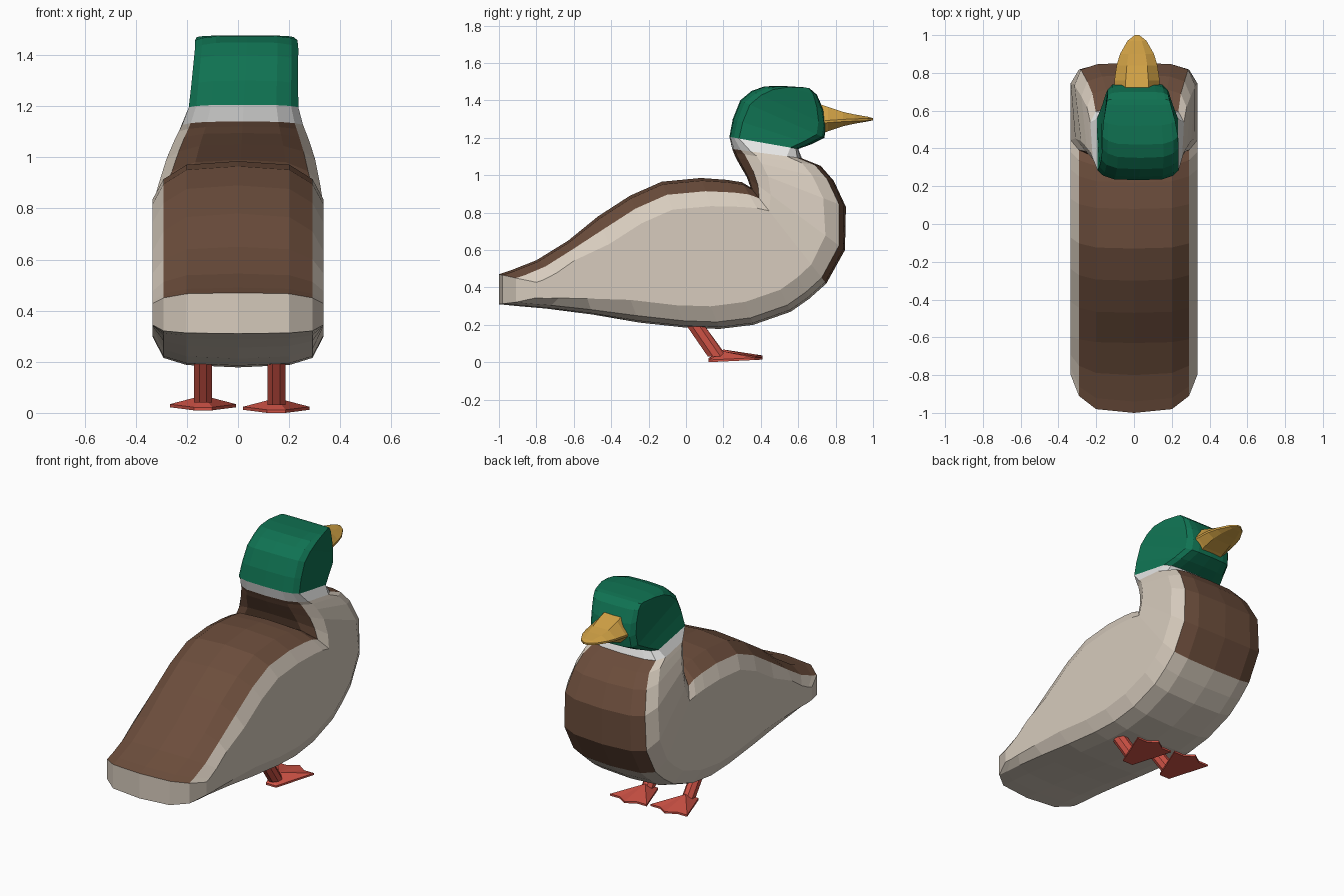
import bpy, bmesh, math
from mathutils import Vector

if "Cube" in bpy.data.objects:
    bpy.data.objects.remove(bpy.data.objects["Cube"])


def material(name, rgb):
    m = bpy.data.materials.new(name)
    m.diffuse_color = (*rgb, 1)
    m.use_nodes = True
    m.node_tree.nodes["Principled BSDF"].inputs["Base Color"].default_value = m.diffuse_color
    return m


CREAM = material("cream", (0.68, 0.60, 0.51))
BROWN = material("brown", (0.15, 0.075, 0.045))
GREEN = material("green", (0.005, 0.17, 0.085))
WHITE = material("white", (0.80, 0.80, 0.79))
YELLOW = material("yellow", (0.64, 0.36, 0.06))
RED = material("red", (0.62, 0.085, 0.06))


def make(name, verts, faces, mats, slots=None):
    me = bpy.data.meshes.new(name)
    me.from_pydata(verts, [], faces)
    for m in mats:
        me.materials.append(m)
    if slots:
        for p, s in zip(me.polygons, slots):
            p.material_index = s
    bm = bmesh.new()
    bm.from_mesh(me)
    bmesh.ops.recalc_face_normals(bm, faces=bm.faces)
    bm.to_mesh(me)
    bm.free()
    ob = bpy.data.objects.new(name, me)
    bpy.context.collection.objects.link(ob)
    return ob


def loft(name, rings, mats, rule=lambda i, k: 0):
    """Skin equal rings; ends are closed with strips across each ring."""
    n = len(rings[0])
    verts = [v for r in rings for v in r]
    faces, slots = [], []
    for i in range(len(rings) - 1):
        for k in range(n):
            q = (k + 1) % n
            faces.append((i * n + k, i * n + q, i * n + n + q, i * n + n + k))
            slots.append(rule(i, k))
    for i in (0, len(rings) - 1):
        for k in range(n // 2 - 1):
            faces.append([i * n + j for j in (k, k + 1, n - 2 - k, n - 1 - k)])
            slots.append(rule(i if i == 0 else i - 1, n // 2 - 1))
    return make(name, verts, faces, mats, slots)


def lerp_table(table, z):
    if z <= table[0][0]:
        return table[0][1]
    for (a, u), (b, v) in zip(table, table[1:]):
        if z <= b:
            return u + (v - u) * (z - a) / (b - a)
    return table[-1][1]


# body, neck and head: section lines from back point to belly point (y, z, y, z)
stations = [
    (-1.0, .47, -1.0, .31), (-.94, .49, -.90, .30), (-.80, .545, -.75, .287),
    (-.63, .65, -.50, .255), (-.47, .78, -.25, .212), (-.30, .89, 0, .185),
    (-.13, .965, .18, .178), (.08, .985, .36, .20), (.22, .975, .56, .27),
    (.30, .962, .66, .34), (.345, .935, .75, .42),                  # crease: 10
    (.325, .99, .85, .60), (.29, 1.05, .855, .83), (.265, 1.095, .79, .97),
    (.255, 1.12, .72, 1.05), (.247, 1.14, .62, 1.09),               # collar: 15
    (.232, 1.205, .60, 1.14), (.25, 1.30, .67, 1.165), (.29, 1.40, .74, 1.20),
    (.35, 1.45, .75, 1.27), (.42, 1.475, .735, 1.35), (.52, 1.477, .70, 1.43),
    (.63, 1.47, .66, 1.465)]
across = [-1, -.87, -.6, 0, .6, .87, 1]
top_inset = [.16, .075, .015, 0, .015, .075, .16]
low_inset = [.13, .04, .01, 0, .01, .04, .13]
tail_round = {0: 0, .6: .02, .87: .09, 1: .2}
width = [(.8, .335), (.95, .305), (1.04, .275), (1.13, .235), (1.2, .213), (1.47, .2)]

rings = []
for i, (y0, z0, y1, z1) in enumerate(stations):
    a, b = Vector((0, y0, z0)), Vector((0, y1, z1))
    d = (b - a).normalized()
    length = (b - a).length
    s = .35 * min(1, length / .4) if i > 15 else min(1, length / .6)
    half = []
    for p, sign, insets in ((a, 1, top_inset), (b, -1, low_inset)):
        row = []
        for f, ins in zip(across, insets):
            v = p + d * (sign * ins * s)
            w = .335 if i <= 10 else lerp_table(width, v.z)
            cx = lerp_table([(.8, 0), (1.2, .022), (1.47, .036)], v.z) if i > 10 else 0
            if i > 15:                                   # narrower face
                w *= lerp_table([(.5, 1), (.75, .72)], v.y)
                cx = lerp_table([(.4, cx), (.75, .018)], v.y)
            v.x = cx + f * w
            v.y += tail_round[abs(f)] * max(0, min(1, (-.6 - v.y) / .4))
            row.append(v)
        half.append(row)
    rings.append(half[0] + half[1][::-1])


def plumage(i, k):
    if i >= 16:
        return 2
    if i == 15:
        return 3
    if k in range(1, 5) or (i >= 10 and k in range(8, 12)):
        return 1
    return 0


loft("duck_body", rings, [CREAM, BROWN, GREEN, WHITE], plumage)

# beak: flattened rings (y, top z, bottom z, half width)
beak = []
for y, t, b, w in ((.70, 1.385, 1.21, .12), (.76, 1.365, 1.235, .12), (.84, 1.338, 1.262, .108),
                   (.90, 1.325, 1.275, .09), (.97, 1.313, 1.287, .05), (1.0, 1.305, 1.295, .012)):
    m = t * .4 + b * .6
    beak.append([Vector((.016 + x * w, y, z)) for x, z in
                 ((-1, m + .006), (-.5, t), (.5, t), (1, m + .006),
                  (1, m - .006), (.6, b), (-.6, b), (-1, m - .006))])
loft("beak", beak, [YELLOW])

# legs and webbed feet
for side, x, lift in (("left", -.137, .01), ("right", .15, 0)):
    leg = []
    for y, z in ((.02, .27), (.055, .19), (.165, .03 + lift)):
        leg.append([Vector((x + .038 * math.cos(t), y + .052 * math.sin(t), z))
                    for t in [math.pi * (k + .5) / 4 for k in range(8)]])
    loft(side + "_leg", leg, [RED])
    outline = [(-.036, .12), (-.13, .37), (-.06, .37), (0, .41), (.06, .37), (.13, .37), (.036, .12)]
    n = len(outline)
    slope = lambda y: lift + .014 * (y - .12) / .29
    verts = [(x + u, y, slope(y)) for u, y in outline]
    verts += [(x + u, y, slope(y) + .012) for u, y in outline]
    verts.append((x, .20, .058 + lift))
    faces = [tuple(range(n))]
    for k in range(n):
        q = (k + 1) % n
        faces += [(k, q, n + q, n + k), (n + k, n + q, 2 * n)]
    make(side + "_foot", verts, faces, [RED])
